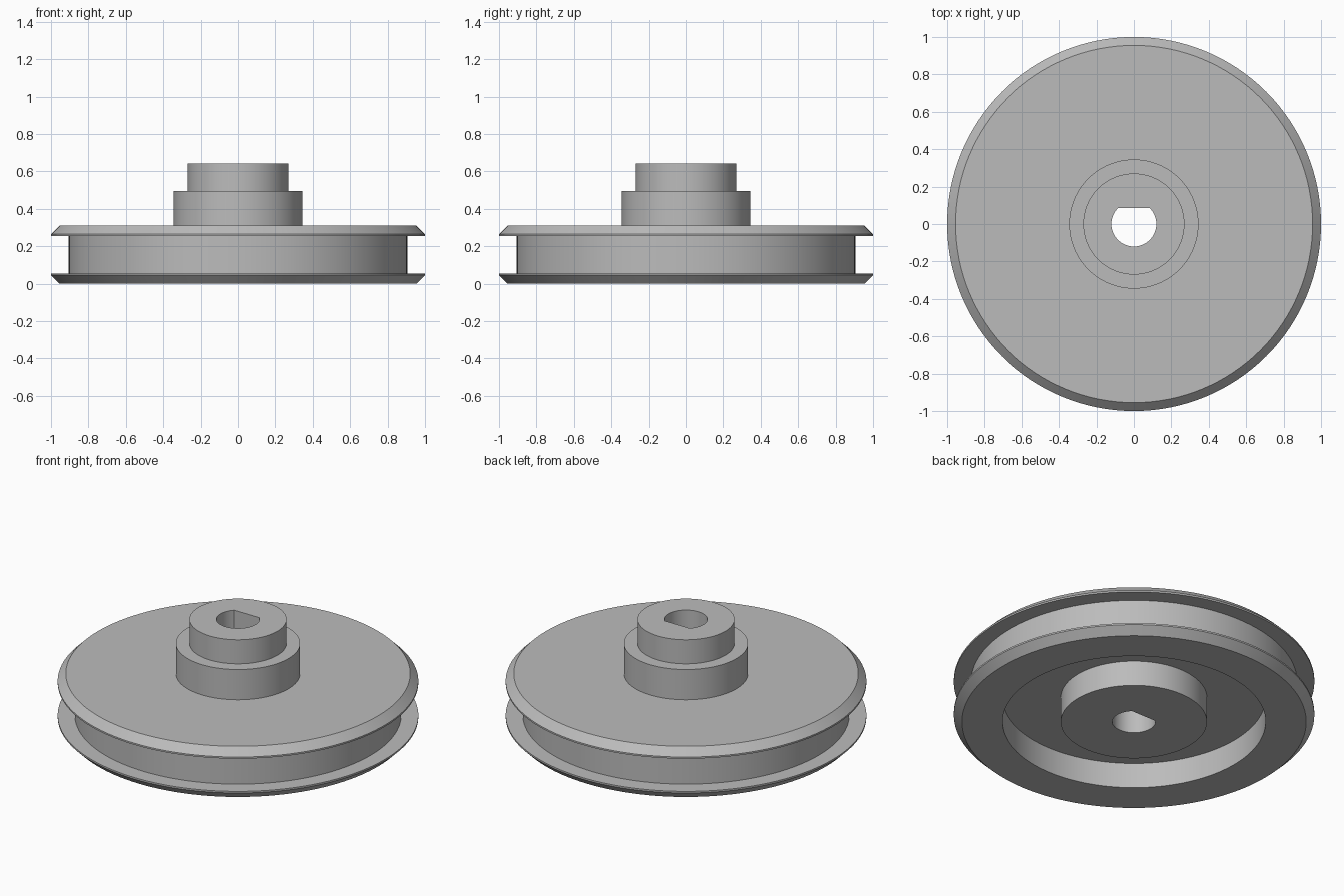
import bpy, bmesh, math

if "Cube" in bpy.data.objects:
    bpy.data.objects.remove(bpy.data.objects["Cube"])

SEGMENTS = 128
BORE_R = 0.12
FLAT_Y = BORE_R * math.sin(math.radians(45))   # flat side of the D-shaped bore

# Closed cross-section (radius, z), from the bore bottom round to the bore top
PROFILE = [
    (BORE_R, 0.0),
    (0.405, 0.0), (0.405, 0.155),                # lower boss
    (0.73, 0.155), (0.73, 0.0),                  # underside recess
    (0.955, 0.0), (1.0, 0.045), (1.0, 0.055),    # lower flange
    (0.905, 0.055), (0.905, 0.255),              # belt groove
    (1.0, 0.255), (1.0, 0.265), (0.955, 0.31),   # upper flange
    (0.345, 0.31), (0.345, 0.495),               # hub step
    (0.27, 0.495), (0.27, 0.642),                # hub collar
    (BORE_R, 0.642),
]

grey = bpy.data.materials.new("grey")
grey.diffuse_color = (0.5, 0.5, 0.5, 1)
grey.use_nodes = True
grey.node_tree.nodes["Principled BSDF"].inputs["Base Color"].default_value = grey.diffuse_color

# Lathe the section; the bore rings are clamped to make the flat
bm = bmesh.new()
rings = []
for r, z in PROFILE:
    ring = []
    for i in range(SEGMENTS):
        a = 2 * math.pi * i / SEGMENTS
        x, y = r * math.cos(a), r * math.sin(a)
        if r == BORE_R:
            y = min(y, FLAT_Y)
        ring.append(bm.verts.new((x, y, z)))
    rings.append(ring)
for k, lower in enumerate(rings):
    upper = rings[(k + 1) % len(rings)]
    for i in range(SEGMENTS):
        j = (i + 1) % SEGMENTS
        bm.faces.new((lower[i], lower[j], upper[j], upper[i]))
bmesh.ops.recalc_face_normals(bm, faces=bm.faces)

mesh = bpy.data.meshes.new("pulley_wheel")
bm.to_mesh(mesh)
bm.free()
mesh.materials.append(grey)
wheel = bpy.data.objects.new("pulley_wheel", mesh)
bpy.context.collection.objects.link(wheel)

# Smooth round walls, crisp edges
bpy.context.view_layer.objects.active = wheel
wheel.select_set(True)
bpy.ops.object.shade_smooth_by_angle(angle=math.radians(30))
